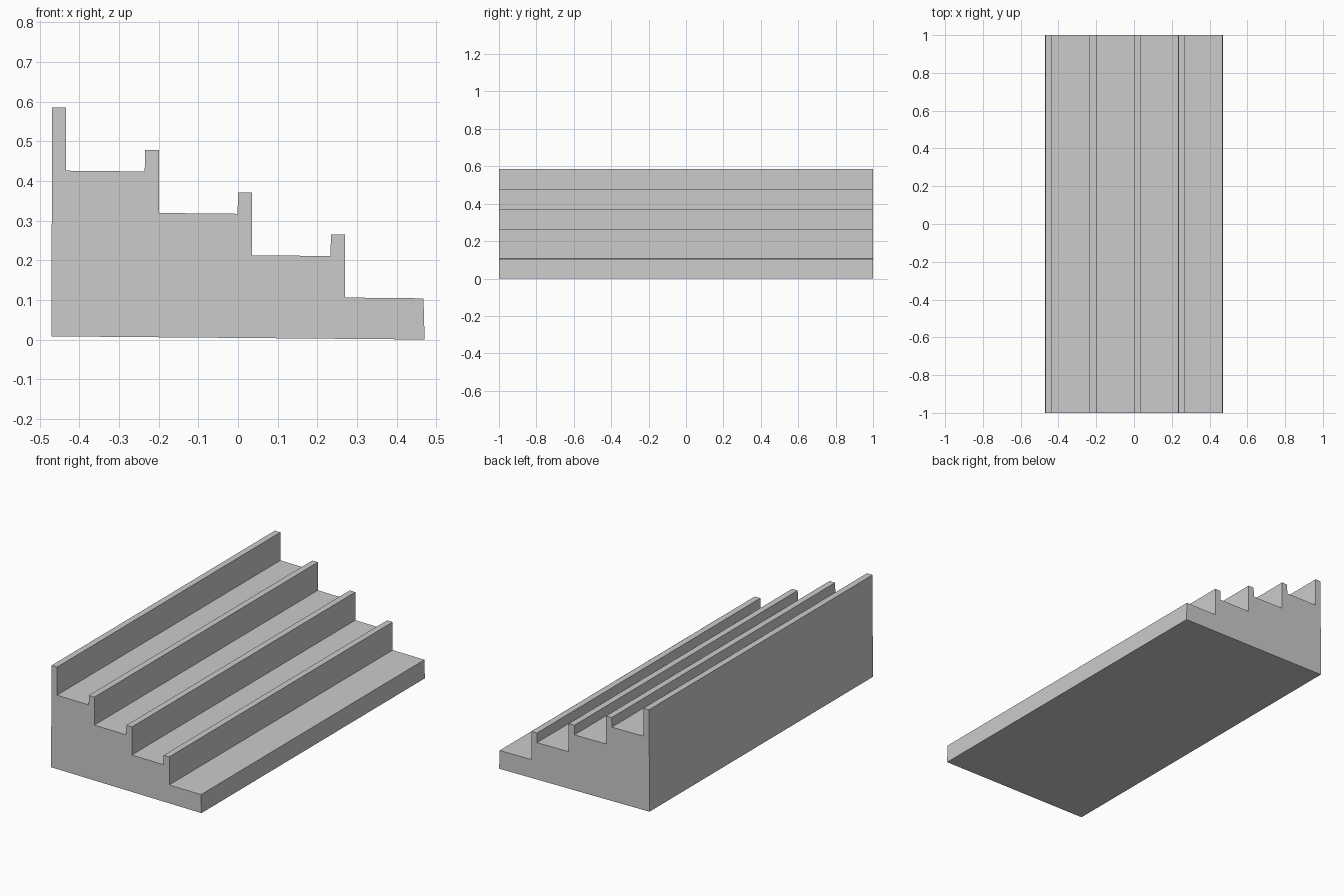
import bpy
import bmesh

if "Cube" in bpy.data.objects:
    bpy.data.objects.remove(bpy.data.objects["Cube"])

# Stepped profile in x-z: four lipped shelves above a plain front step
PITCH, DROP = 0.2345, 0.1067
profile = [(-0.471, 0.008)]
for i in range(4):
    x, z = -0.469 + i * PITCH, 0.585 - i * DROP
    profile += [(x, z), (x + 0.035, z),
                (x + 0.035, z - 0.159), (x + PITCH - 0.001, z - 0.161)]
profile += [(0.471, 0.0)]

# Extrude the profile along the full depth
bm = bmesh.new()
face = bm.faces.new([bm.verts.new((x, -1.0, z)) for x, z in profile])
ext = bmesh.ops.extrude_face_region(bm, geom=[face])
bmesh.ops.translate(bm, vec=(0, 2, 0),
                    verts=[g for g in ext["geom"] if isinstance(g, bmesh.types.BMVert)])
bmesh.ops.recalc_face_normals(bm, faces=bm.faces)

mesh = bpy.data.meshes.new("stepped_display_rack")
bm.to_mesh(mesh)
bm.free()
rack = bpy.data.objects.new("stepped_display_rack", mesh)
bpy.context.collection.objects.link(rack)
